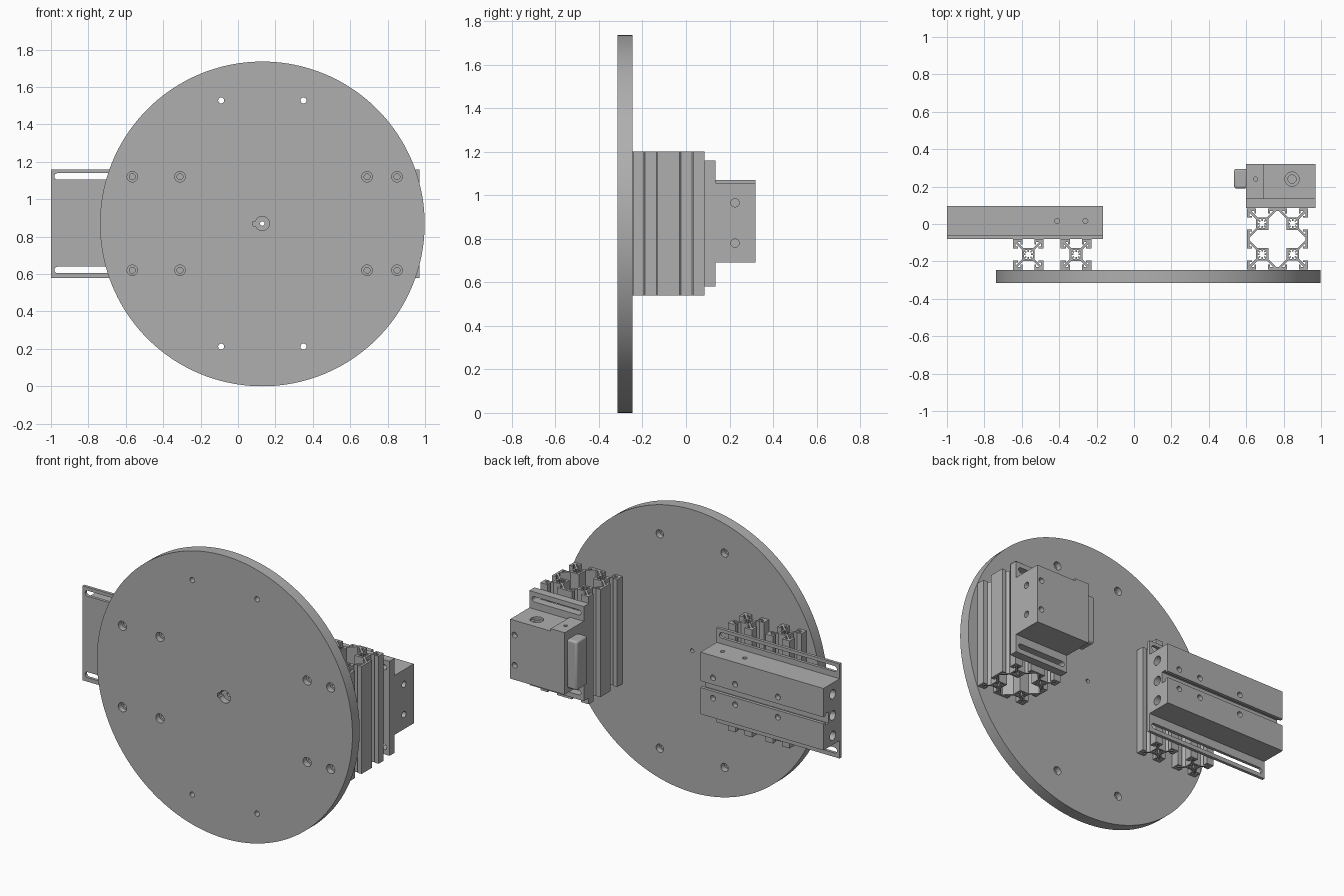
import bpy, bmesh, math
from mathutils import Matrix, Vector

if "Cube" in bpy.data.objects:
    bpy.data.objects.remove(bpy.data.objects["Cube"])

GREY = (0.43, 0.43, 0.43, 1)
mat = bpy.data.materials.new("machined grey")
mat.use_nodes = True
mat.diffuse_color = GREY
mat.node_tree.nodes["Principled BSDF"].inputs["Base Color"].default_value = GREY

AXIS = {"x": Matrix.Rotation(math.pi / 2, 4, "Y"),
        "y": Matrix.Rotation(math.pi / 2, 4, "X"),
        "z": Matrix.Identity(4)}


def add_box(bm, x, y, z, turn=None):
    """Box from (min, max) pairs, optionally transformed afterwards."""
    size = Matrix.Diagonal((x[1] - x[0], y[1] - y[0], z[1] - z[0], 1))
    mid = Matrix.Translation([(a + b) / 2 for a, b in (x, y, z)])
    bmesh.ops.create_cube(bm, size=1, matrix=(turn or Matrix.Identity(4)) @ mid @ size)


def add_rod(bm, centre, r, length, axis, n=32):
    bmesh.ops.create_cone(bm, cap_ends=True, segments=n, radius1=r, radius2=r, depth=length,
                          matrix=Matrix.Translation(centre) @ AXIS[axis])


def make(name, bm):
    me = bpy.data.meshes.new(name)
    bm.to_mesh(me)
    bm.free()
    me.materials.append(mat)
    ob = bpy.data.objects.new(name, me)
    bpy.context.collection.objects.link(ob)
    return ob


def solid(name, *args, maker=add_box):
    bm = bmesh.new()
    maker(bm, *args)
    return make(name, bm)


def cut(ob, *args, maker=add_rod):
    """Subtract one primitive and apply the result."""
    cutter = solid("cutter", *args, maker=maker)
    mod = ob.modifiers.new("cut", "BOOLEAN")
    mod.operation, mod.solver, mod.object = "DIFFERENCE", "EXACT", cutter
    bpy.context.view_layer.objects.active = ob
    bpy.ops.object.modifier_apply(modifier=mod.name)
    bpy.data.objects.remove(cutter)


def cut_slot(ob, x, y, z, r):
    """Round-ended slot along x, through y."""
    cut(ob, x, (y - 0.1, y + 0.1), (z - r, z + r), maker=add_box)
    for end in x:
        cut(ob, (end, y, z), r, 0.2, "y")


def smooth(ob):
    bpy.ops.object.select_all(action="DESELECT")
    ob.select_set(True)
    bpy.context.view_layer.objects.active = ob
    bpy.ops.object.shade_smooth_by_angle(angle=math.radians(30))


# Round face plate with its holes
MID = 0.87
disc = solid("face_plate", (0.13, -0.28, 0.868), 0.868, 0.07, "y", 160, maker=add_rod)
for x in (-0.09, 0.35):
    for dz in (-0.658, 0.658):
        cut(disc, (x, -0.28, MID + dz), 0.016, 0.2, "y")
        cut(disc, (x, -0.245, MID + dz), 0.025, 0.07, "y")
for x in (-0.565, -0.31, 0.69, 0.85):
    for dz in (-0.25, 0.25):
        cut(disc, (x, -0.28, MID + dz), 0.016, 0.2, "y")
        cut(disc, (x, -0.315, MID + dz), 0.028, 0.07, "y")
cut(disc, (0.13, -0.28, MID), 0.012, 0.2, "y")
cut(disc, (0.13, -0.315, MID), 0.038, 0.08, "y")
cut(disc, (0.08, 0.13), (-0.33, -0.275), (MID - 0.012, MID + 0.012), maker=add_box)
smooth(disc)


# Slotted aluminium extrusions
Z = (0.54, 1.20)


def add_cell(bm, cx, cy, h, inner=None):
    """One slotted cell; inner is the corner facing the middle of a larger profile."""
    place = Matrix.Translation((cx, cy, 0))
    wall = 0.014
    for sx in (-1, 1):
        for sy in (-1, 1):
            if inner == (sx, sy):
                continue
            flip = place @ Matrix.Diagonal((sx, sy, 1, 1))
            if not inner or sy != inner[1]:
                add_box(bm, (0.032, h), (h - wall, h), Z, flip)
                add_box(bm, (0.032, 0.042), (h - 0.028, h - wall), Z, flip)
            if not inner or sx != inner[0]:
                add_box(bm, (h - wall, h), (0.032, h), Z, flip)
                add_box(bm, (h - 0.028, h - wall), (0.032, 0.042), Z, flip)
            web = flip @ Matrix.Rotation(math.pi / 4, 4, "Z")
            add_box(bm, (0.035, h * 1.33), (-0.006, 0.006), Z, web)
    # Hollow square core with splines in the bore
    for k in range(4):
        turn = place @ Matrix.Rotation(k * math.pi / 2, 4, "Z")
        add_box(bm, (0.024, 0.034), (-0.034, 0.034), Z, turn)
        add_box(bm, (0.014, 0.026), (-0.004, 0.004), Z, turn)
        add_box(bm, (0.016, 0.036), (-0.004, 0.004), Z,
                turn @ Matrix.Rotation(math.pi / 4, 4, "Z"))


def finish_profile(name, bm):
    # mirrored boxes need their faces turned outwards
    bmesh.ops.recalc_face_normals(bm, faces=bm.faces)
    make(name, bm)


for name, x in (("outer_post", -0.565), ("inner_post", -0.31)):
    bm = bmesh.new()
    add_cell(bm, x, -0.163, 0.082)
    finish_profile(name, bm)
bm = bmesh.new()
for sx in (-1, 1):
    for sy in (-1, 1):
        add_cell(bm, 0.767 + sx * 0.082, -0.08 + sy * 0.082, 0.082, (-sx, -sy))
finish_profile("wide_post", bm)

# Long slide: slotted back plate and grooved body
rail = solid("rail_plate", (-1, -0.165), (-0.08, -0.062), (0.58, 1.16))
for dz in (-0.248, 0.252):
    cut_slot(rail, (-0.965, -0.2), -0.07, MID + dz, 0.017)
smooth(rail)

body = solid("rail_body", (-1, -0.165), (-0.062, 0.095), (0.69, 1.07))
cut(body, (-1.1, 0), (0.07, 0.2), (0.853, 0.893), maker=add_box)
cut(body, (-1.1, 0), (0.045, 0.075), (0.838, 0.908), maker=add_box)
for x in (-0.25, -0.40, -0.69):
    for z in (0.81, 0.935):
        cut(body, (x, 0.095, z), 0.017, 0.06, "y")
for x in (-0.26, -0.41):
    cut(body, (x, 0.016, 1.07), 0.013, 0.06, "z")
for x in (-1, -0.165):
    for z in (0.745, 0.87, 1.0):
        cut(body, (x, 0.005, z), 0.028, 0.08, "x")
smooth(body)

# Short carriage: mounting plate, block, end cap and stop
mount = solid("carriage_plate", (0.60, 0.97), (0.085, 0.135), (0.58, 1.16))
for dz in (-0.245, 0.245):
    cut_slot(mount, (0.635, 0.935), 0.11, MID + dz, 0.016)
smooth(mount)

block = solid("carriage_block", (0.695, 0.97), (0.135, 0.32), (0.69, 1.055))
for z in (0.78, 0.965):
    cut(block, (0.97, 0.225, z), 0.019, 0.08, "x")
    cut(block, (0.94, 0.32, z), 0.017, 0.06, "y")
cut(block, (0.845, 0.24, 1.055), 0.038, 0.03, "z")
cut(block, (0.845, 0.24, 1.04), 0.022, 0.12, "z")
smooth(block)

cap = solid("carriage_end", (0.60, 0.695), (0.135, 0.32), (0.69, 1.07))
cut(cap, (0.65, 0.24, 1.07), 0.011, 0.06, "z")
smooth(cap)

stop = solid("end_stop", (0.535, 0.605), (0.19, 0.295), (0.72, 1.02))
bev = stop.modifiers.new("round", "BEVEL")
bev.width, bev.segments = 0.012, 3
smooth(stop)
